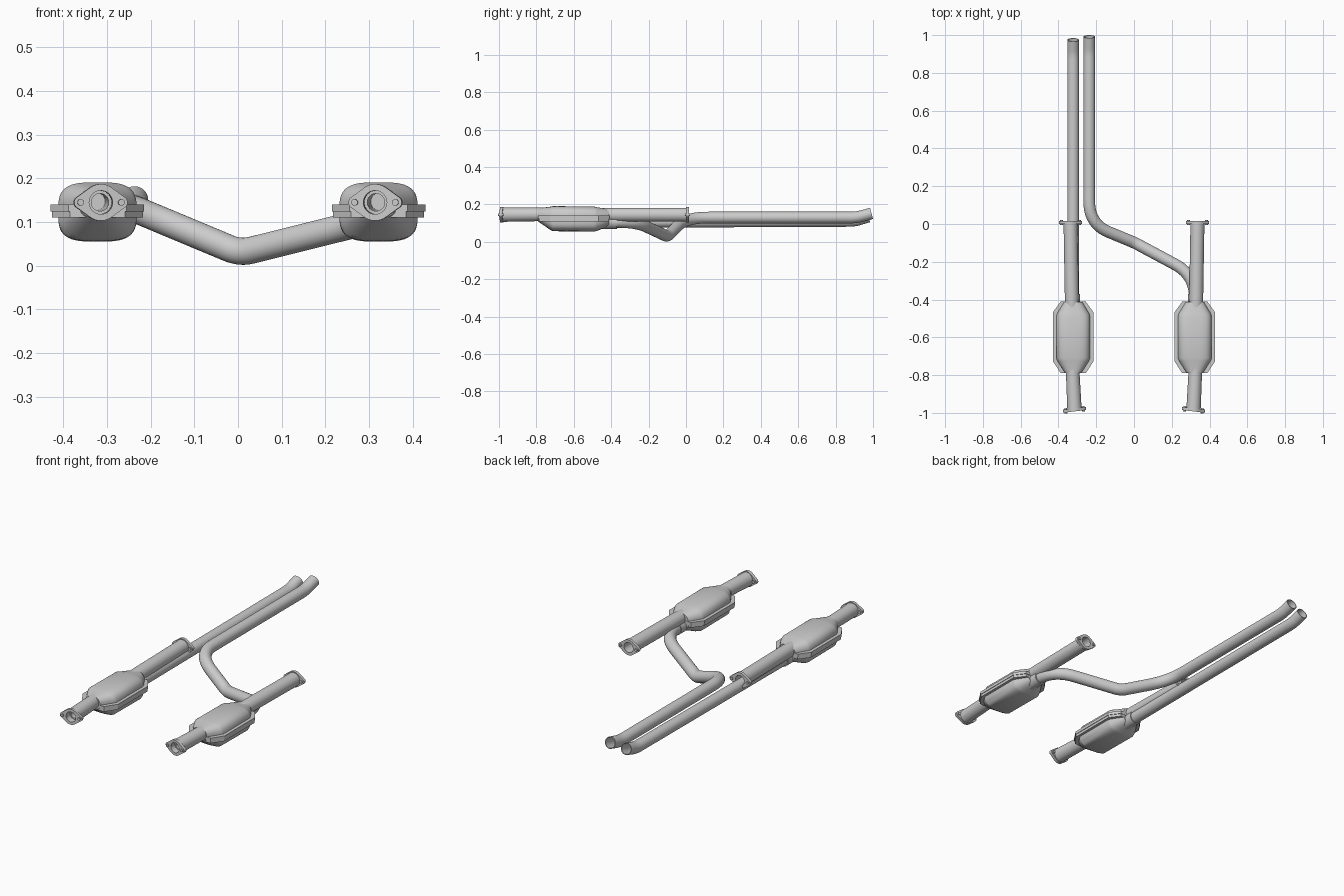
import bpy, bmesh, math
from mathutils import Vector

if "Cube" in bpy.data.objects:
    bpy.data.objects.remove(bpy.data.objects["Cube"])

UP = Vector((0, 0, 1))


def loft(name, rings, closed=False):
    """Skin a list of equal-length rings; cap the ends unless closed on itself."""
    bm = bmesh.new()
    vs = [[bm.verts.new(p) for p in r] for r in rings]
    n = len(vs[0])
    pairs = list(zip(vs, vs[1:])) + ([(vs[-1], vs[0])] if closed else [])
    for a, b in pairs:
        for i in range(n):
            j = (i + 1) % n
            bm.faces.new((a[i], a[j], b[j], b[i]))
    if not closed:
        bm.faces.new(vs[0])
        bm.faces.new(vs[-1])
    bmesh.ops.recalc_face_normals(bm, faces=bm.faces)
    me = bpy.data.meshes.new(name)
    bm.to_mesh(me)
    bm.free()
    ob = bpy.data.objects.new(name, me)
    bpy.context.collection.objects.link(ob)
    return ob


def fillet(corners, lengths, steps=10):
    """Round the inner corners of a polyline."""
    pts = [Vector(p) for p in corners]
    out = [pts[0]]
    for a, b, c, d in zip(pts, pts[1:], pts[2:], lengths):
        p, q = b + (a - b).normalized() * d, b + (c - b).normalized() * d
        for i in range(steps + 1):
            t = i / steps
            out.append(p * (1 - t) ** 2 + b * 2 * t * (1 - t) + q * t * t)
    return out + [pts[-1]]


def circle_ring(c, axis, r, n=32):
    side = axis.cross(UP).normalized()
    up = side.cross(axis).normalized()
    return [c + side * r * math.cos(2 * math.pi * i / n)
            + up * r * math.sin(2 * math.pi * i / n) for i in range(n)]


def tube(name, path, radii, wall):
    """Double-walled open pipe along a path."""
    pts = [Vector(p) for p in path]
    if not isinstance(radii, (list, tuple)):
        radii = [radii] * len(pts)
    outer, inner = [], []
    for i, (p, r) in enumerate(zip(pts, radii)):
        t = Vector()
        if i:
            t += (p - pts[i - 1]).normalized()
        if i < len(pts) - 1:
            t += (pts[i + 1] - p).normalized()
        t.normalize()
        outer.append(circle_ring(p, t, r))
        inner.append(circle_ring(p, t, r - wall))
    return loft(name, outer + inner[::-1], closed=True)


def flange(name, centre, axis, hole, thick=0.016):
    """Two-bolt oval plate with its bolts."""
    c, axis = Vector(centre), Vector(axis).normalized()
    side = axis.cross(UP).normalized()
    up = side.cross(axis)
    lobes = [(0, 0.042), (-0.047, 0.0145), (0.047, 0.0145)]
    n = 64
    outline, bore = [], []
    for i in range(n):
        ca, sa = math.cos(2 * math.pi * i / n), math.sin(2 * math.pi * i / n)
        u, r = max(lobes, key=lambda l: l[0] * ca + l[1])
        outline.append(side * (u + r * ca) + up * r * sa)
        bore.append((side * ca + up * sa) * hole)
    h = axis * thick / 2
    loft(name, [[c + p + h for p in outline], [c + p - h for p in outline],
                [c + p - h for p in bore], [c + p + h for p in bore]], closed=True)
    for k, u in enumerate((-0.047, 0.047)):
        b = c + side * u
        loft(f"{name}_bolt_{k + 1}",
             [circle_ring(b + axis * o, axis, 0.0075, 16) for o in (-0.014, 0.014)])


def shell_ring(x, y, z, hw, hh, power, n=48):
    ring = []
    for i in range(n):
        a = 2 * math.pi * i / n
        ca, sa = math.cos(a), math.sin(a)
        ring.append(Vector((x + hw * math.copysign(abs(ca) ** (2 / power), ca), y,
                            z + hh * math.copysign(abs(sa) ** (2 / power), sa))))
    return ring


for s, tag in ((-1, "left"), (1, "right")):
    cx = s * 0.322

    # converter shell: y, centre z, half width, half height, squareness
    sections = [(-0.79, 0.144, 0.042, 0.036, 2.2), (-0.725, 0.126, 0.084, 0.062, 3),
                (-0.71, 0.124, 0.090, 0.067, 3.3), (-0.49, 0.122, 0.090, 0.067, 3.3),
                (-0.475, 0.122, 0.086, 0.063, 3), (-0.412, 0.130, 0.048, 0.045, 2.4)]
    loft(f"converter_shell_{tag}", [shell_ring(cx, *sec) for sec in sections])

    # seam plate around the shell, two stacked lips
    for lip, z0, z1, g in (("upper", 0.124, 0.140, 0.0), ("lower", 0.110, 0.124, 0.003)):
        w, e = 0.107 - g, 0.066 - g
        plan = [(-w, -0.728), (-e, -0.79 + g), (e, -0.79 + g), (w, -0.728),
                (w, -0.467), (e, -0.41 - g), (-e, -0.41 - g), (-w, -0.467)]
        loft(f"seam_{lip}_{tag}", [[Vector((cx + x, y, z)) for x, y in plan] for z in (z0, z1)])

    # inlet pipe with flange
    a, b = Vector((s * 0.327, -0.73, 0.147)), Vector((s * 0.315, -0.984, 0.145))
    tube(f"inlet_pipe_{tag}", [a, a.lerp(b, 0.25), b], [0.036, 0.036, 0.038], 0.011)
    tube(f"inlet_liner_{tag}", [a, a.lerp(b, 0.9)], 0.028, 0.008)
    flange(f"inlet_flange_{tag}", b, Vector((-s * 0.12, -1, 0)), 0.027)

    # upper outlet pipe with flange
    a, b = Vector((s * 0.328, -0.46, 0.145)), Vector((s * 0.336, 0.012, 0.145))
    tube(f"upper_pipe_{tag}", [a, a.lerp(b, 0.15), b], [0.034, 0.037, 0.037], 0.010)
    flange(f"upper_flange_{tag}", b - Vector((0, 0.004, 0)), (0, 1, 0), 0.027)

    # lower outlet collar
    tube(f"lower_collar_{tag}", [(cx, -0.45, 0.106), (cx, -0.37, 0.106)], 0.036, 0.006)

# straight tail pipe
tube("straight_tail_pipe",
     fillet([(-0.322, -0.44, 0.106), (-0.322, 0.9, 0.112), (-0.322, 0.975, 0.135)], [0.03]),
     0.031, 0.004)

# crossover tail pipe dipping under the centre
tube("crossover_tail_pipe",
     fillet([(0.322, -0.44, 0.106), (0.322, -0.27, 0.108), (0.005, -0.1, 0.029),
             (-0.237, 0.0, 0.13), (-0.237, 0.91, 0.13), (-0.237, 0.992, 0.152)],
            [0.12, 0.03, 0.12, 0.03]),
     0.031, 0.004)

# smooth shading with crisp edges
bpy.ops.object.select_all(action='SELECT')
bpy.context.view_layer.objects.active = bpy.context.selected_objects[0]
bpy.ops.object.shade_smooth_by_angle(angle=math.radians(30))
